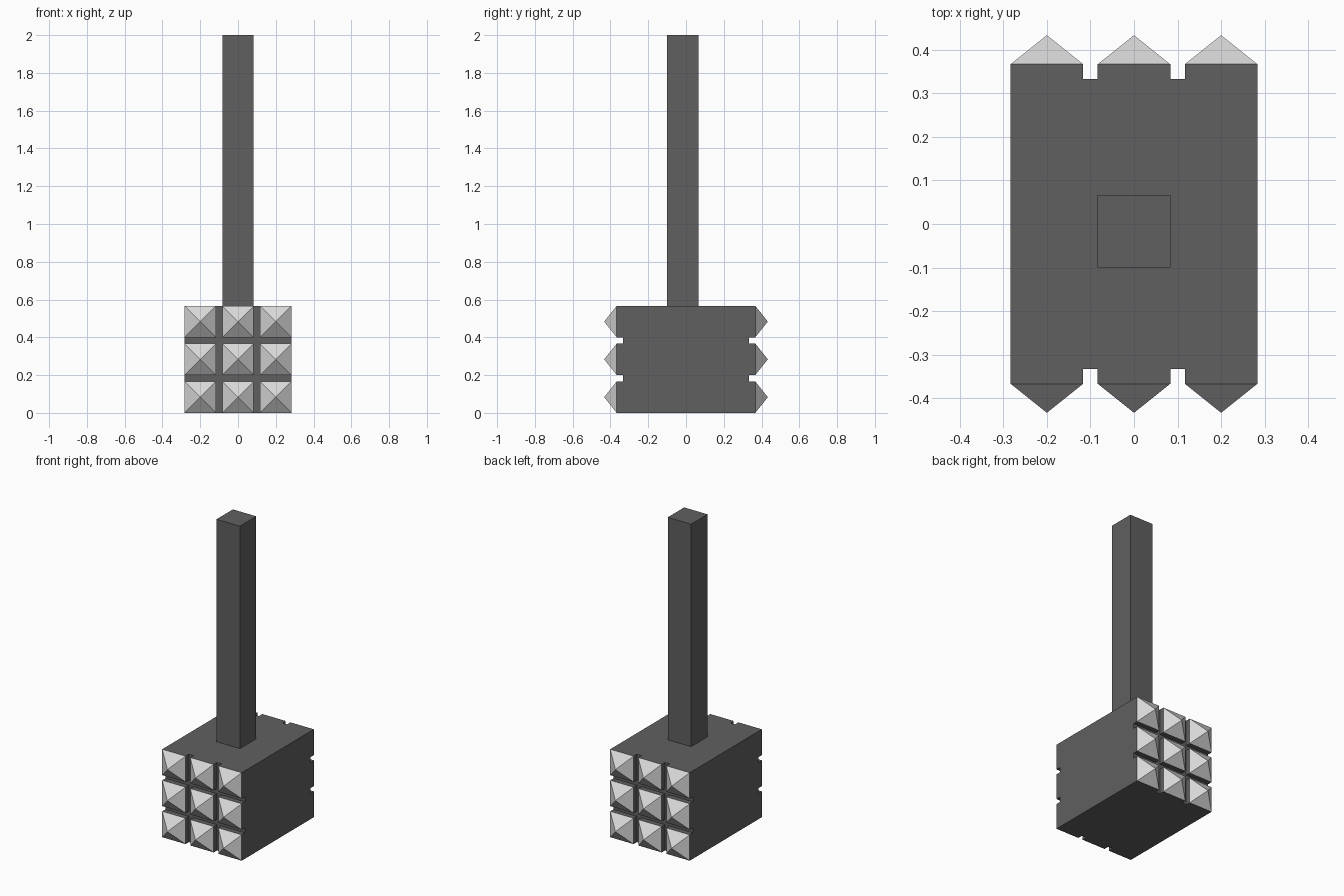
import bpy, bmesh
from mathutils import Matrix, Vector

cube = bpy.data.objects.get("Cube")
if cube:
    bpy.data.objects.remove(cube, do_unlink=True)

UNIT = 1 / 60          # the whole tool sits on this module
STUD = 10 * UNIT       # width of one stud
GAP = 2 * UNIT         # groove between studs
SIDE = 3 * STUD + 2 * GAP
CORE = 20 * UNIT       # half length of the head without studs


def make_material(name, value):
    mat = bpy.data.materials.new(name)
    mat.use_nodes = True
    colour = (value, value, value, 1)
    mat.diffuse_color = colour
    mat.node_tree.nodes["Principled BSDF"].inputs["Base Color"].default_value = colour
    return mat


def box_mesh(size, centre):
    bm = bmesh.new()
    matrix = Matrix.Translation(centre) @ Matrix.Diagonal((*size, 1))
    bmesh.ops.create_cube(bm, size=1, matrix=matrix)
    return bm


def finish(bm, name, materials):
    bmesh.ops.recalc_face_normals(bm, faces=bm.faces)
    mesh = bpy.data.meshes.new(name)
    bm.to_mesh(mesh)
    bm.free()
    for mat in materials:
        mesh.materials.append(mat)
    obj = bpy.data.objects.new(name, mesh)
    bpy.context.collection.objects.link(obj)
    return obj


dark = make_material("dark grey", 0.117)
light = make_material("light grey metal", 0.70)

# Head block, sliced along the groove edges
head = box_mesh((SIDE, 2 * CORE, SIDE), (0, 0, SIDE / 2))
for axis, start in ((Vector((1, 0, 0)), -SIDE / 2), (Vector((0, 0, 1)), 0)):
    for i in range(2):
        edge = start + STUD + i * (STUD + GAP)
        for offset in (edge, edge + GAP):
            geom = head.verts[:] + head.edges[:] + head.faces[:]
            bmesh.ops.bisect_plane(head, geom=geom, plane_co=axis * offset, plane_no=axis)

# Raise the square cells on both striking faces into studs
head.normal_update()
cells = [f for f in head.faces
         if abs(f.normal.y) > 0.9 and abs(f.calc_area() - STUD ** 2) < 1e-4]
studs = bmesh.ops.extrude_discrete_faces(head, faces=cells)["faces"]
for face in studs:
    for v in face.verts:
        v.co.y += GAP if v.co.y > 0 else -GAP

# Pull each stud out to a metal pyramid
tips = bmesh.ops.poke(head, faces=studs)
for v in tips["verts"]:
    v.co.y += 4 * UNIT if v.co.y > 0 else -4 * UNIT
for face in tips["faces"]:
    face.material_index = 1
finish(head, "hammer_head", (dark, light))

# Square handle, set slightly toward the front
length = 2 - SIDE
handle = box_mesh((STUD, STUD, length), (0, -UNIT, SIDE + length / 2))
finish(handle, "handle", (dark,))
